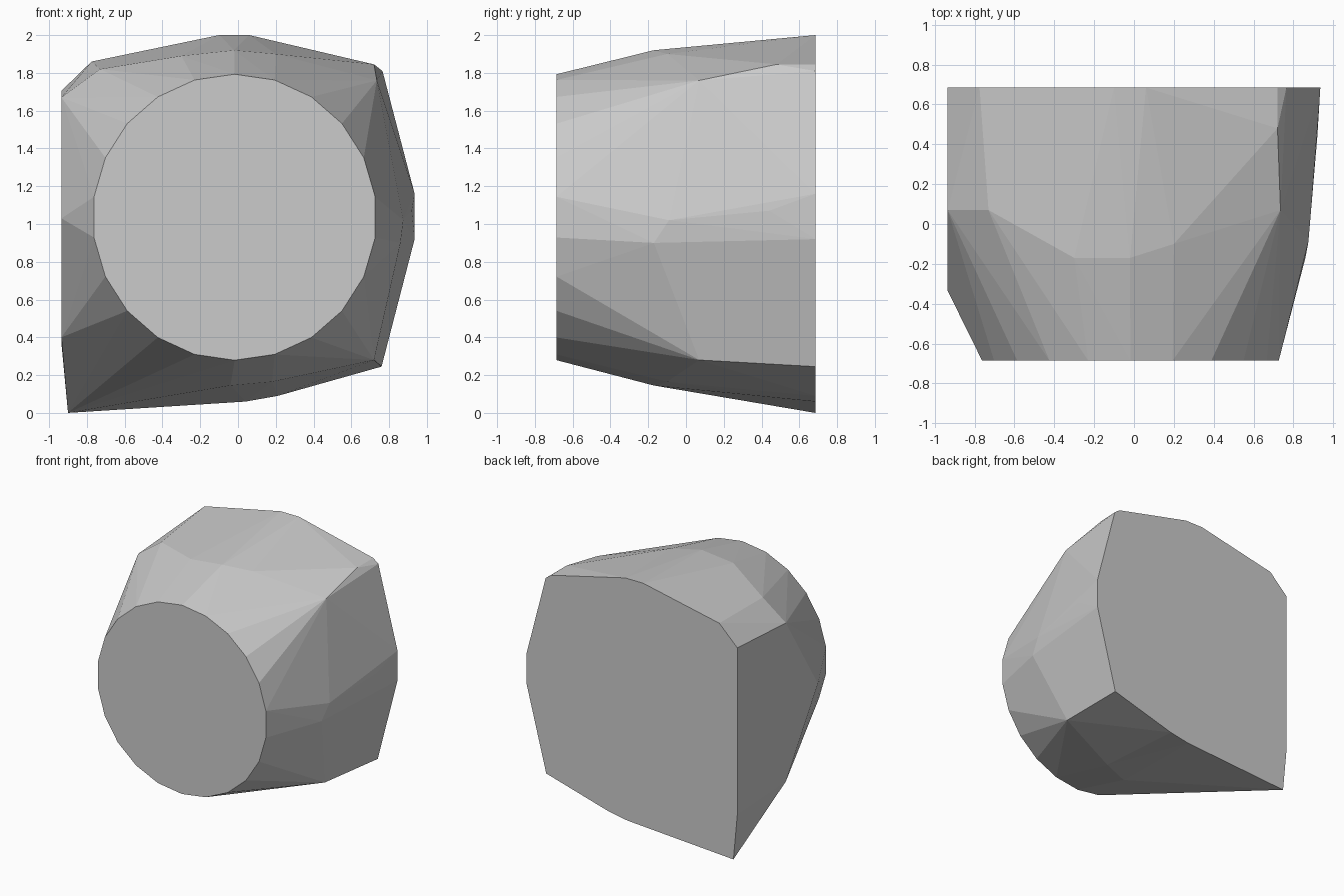
import bpy
import bmesh
import math

default_cube = bpy.data.objects.get("Cube")
if default_cube:
    bpy.data.objects.remove(default_cube, do_unlink=True)

BACK_Y = 0.685
FRONT_Y = -0.685


def flat_material(name, level):
    """Make a plain grey material of the given linear brightness."""
    material = bpy.data.materials.new(name)
    material.use_nodes = True
    colour = (level, level, level, 1)
    material.diffuse_color = colour
    shader = material.node_tree.nodes["Principled BSDF"]
    shader.inputs["Base Color"].default_value = colour
    shader.inputs["Roughness"].default_value = 1
    return material


def front_disc(sides, centre_x, centre_z, radius_x, radius_z):
    """Points of the round front face."""
    points = []
    for i in range(sides):
        angle = math.tau * i / sides
        points.append((centre_x + radius_x * math.sin(angle), FRONT_Y,
                       centre_z + radius_z * math.cos(angle)))
    return points


def hull_object(name, points, material):
    """Wrap the points in a faceted convex shell with flat faces merged."""
    bm = bmesh.new()
    for point in points:
        bm.verts.new(point)
    hull = bmesh.ops.convex_hull(bm, input=bm.verts[:])
    loose = set(hull["geom_interior"]) | set(hull["geom_unused"])
    loose_verts = [v for v in loose if isinstance(v, bmesh.types.BMVert)]
    bmesh.ops.delete(bm, geom=loose_verts, context="VERTS")
    bmesh.ops.dissolve_limit(bm, angle_limit=math.radians(0.3),
                             verts=bm.verts[:], edges=bm.edges[:])
    bmesh.ops.recalc_face_normals(bm, faces=bm.faces[:])
    mesh = bpy.data.meshes.new(name)
    bm.to_mesh(mesh)
    bm.free()
    mesh.materials.append(material)
    obj = bpy.data.objects.new(name, mesh)
    bpy.context.collection.objects.link(obj)
    return obj


# Outline of the flat back face, as x and z
back_outline = [
    (-0.9, 0), (0.04, 0.06), (0.21, 0.09), (0.76, 0.245),
    (0.935, 0.92), (0.935, 1.16), (0.765, 1.81), (0.72, 1.845),
    (0.06, 2), (-0.1, 2), (-0.775, 1.86), (-0.935, 1.705), (-0.935, 0.37),
]
back_face = [(x, BACK_Y, z) for x, z in back_outline]

# Corners of the facets between the back and the round front
flat_side = [(-0.935, 0.07, 1.67), (-0.935, -0.335, 1.03), (-0.935, 0.07, 0.4)]
top_ridge = [(-0.73, 0.07, 1.82), (-0.3, -0.17, 1.89), (-0.02, -0.17, 1.92),
             (0.2, -0.1, 1.9), (0.72, 0.48, 1.845), (0.735, 0.07, 1.76)]
bulged_side = [(0.92, 0.44, 1.07), (0.875, -0.09, 1.02),
               (0.86, -0.17, 0.9), (0.8, -0.17, 0.73), (0.72, 0.07, 0.28)]
underside = [(-0.04, -0.17, 0.145), (0.18, -0.1, 0.165)]

grey = flat_material("stone grey", 0.6)
disc = front_disc(22, -0.018, 1.036, 0.752, 0.757)
hull_object("faceted_block", back_face + flat_side + top_ridge + bulged_side
            + underside + disc, grey)
